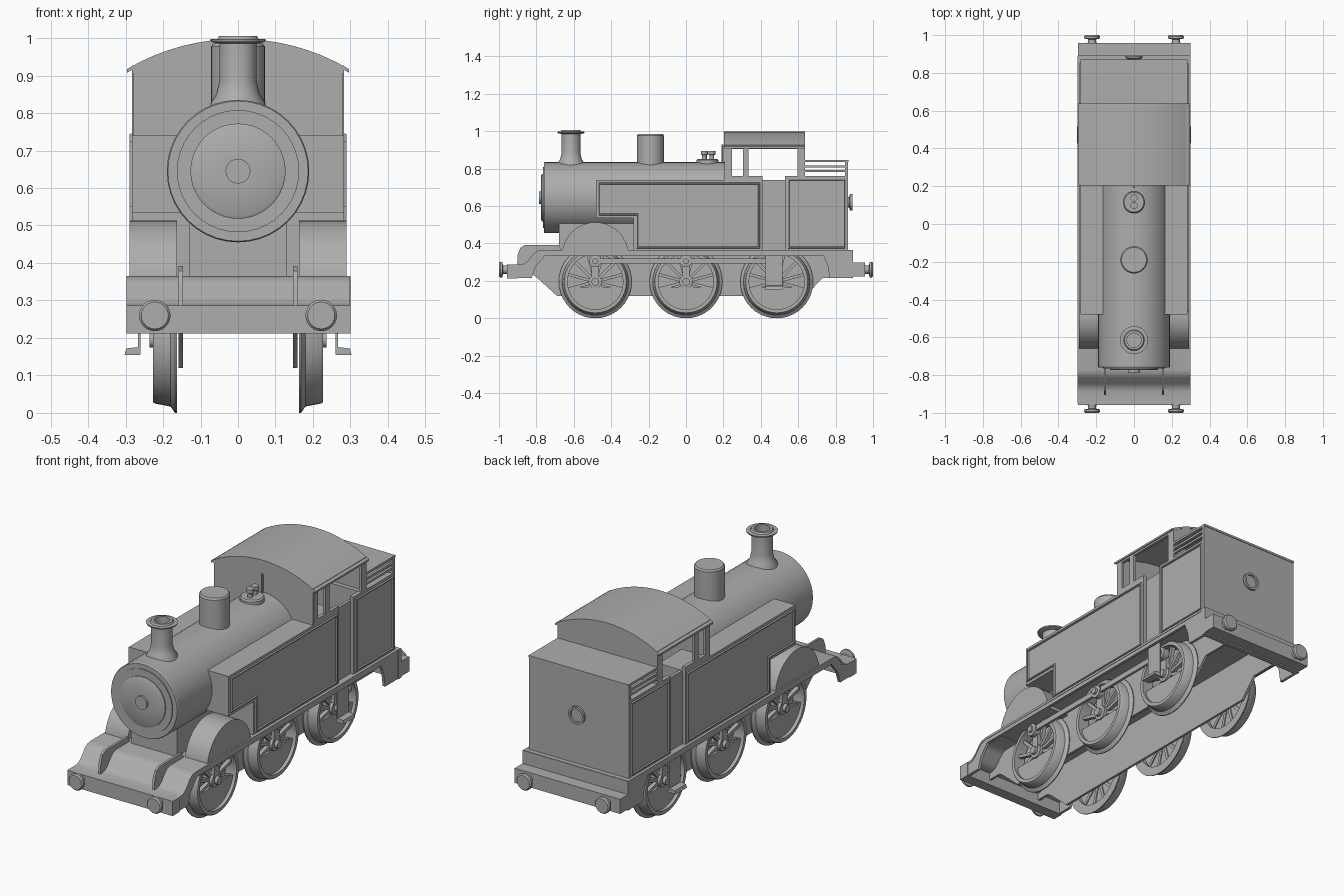
import bpy, bmesh, math
from math import sin, cos, pi
from mathutils import Vector

if "Cube" in bpy.data.objects:
    bpy.data.objects.remove(bpy.data.objects["Cube"], do_unlink=True)

grey = bpy.data.materials.new("plain grey")
grey.use_nodes = True
grey.diffuse_color = (0.42, 0.42, 0.42, 1)
grey.node_tree.nodes["Principled BSDF"].inputs["Base Color"].default_value = (0.42, 0.42, 0.42, 1)
made = []


def finish(name, bm, mirror=False):
    bmesh.ops.recalc_face_normals(bm, faces=bm.faces)
    mesh = bpy.data.meshes.new(name)
    bm.to_mesh(mesh)
    bm.free()
    mesh.materials.append(grey)
    ob = bpy.data.objects.new(name, mesh)
    bpy.context.collection.objects.link(ob)
    if mirror:
        ob.modifiers.new("Mirror", 'MIRROR')
    made.append(ob)
    return ob


def add_box(bm, x, y, z):
    vs = [bm.verts.new((a, b, c)) for a in x for b in y for c in z]
    for f in ((0, 1, 3, 2), (4, 6, 7, 5), (0, 4, 5, 1), (2, 3, 7, 6), (0, 2, 6, 4), (1, 5, 7, 3)):
        bm.faces.new([vs[i] for i in f])
    return vs


def box(name, x, y, z, mirror=False):
    bm = bmesh.new()
    add_box(bm, x, y, z)
    return finish(name, bm, mirror)


def prism(name, pts, lo, hi, axis='X', mirror=False, bead=False):
    """Extrude a (y, z) or (x, z) outline; bead adds a raised border on the outer face."""
    bm = bmesh.new()
    place = (lambda p, d: (d, p[0], p[1])) if axis == 'X' else (lambda p, d: (p[0], d, p[1]))
    a = [bm.verts.new(place(p, lo)) for p in pts]
    b = [bm.verts.new(place(p, hi)) for p in pts]
    bm.faces.new(a)
    outer = bm.faces.new(b)
    for i in range(len(pts)):
        j = (i + 1) % len(pts)
        bm.faces.new((a[i], a[j], b[j], b[i]))
    bmesh.ops.recalc_face_normals(bm, faces=bm.faces)
    if bead:
        for width, depth in ((0.02, 0), (0.003, 0.007), (0.008, 0), (0.003, -0.007)):
            bmesh.ops.inset_individual(bm, faces=[outer], thickness=width, depth=depth)
    return finish(name, bm, mirror)


def lathe(name, profile, centre, axis, n=32, ring=False, mirror=False):
    """Spin (radius, position along axis) points about an axis through centre."""
    bm = bmesh.new()
    c = Vector(centre)
    rows = []
    for r, h in profile:
        row = []
        for i in range(n):
            u, v = r * cos(2 * pi * i / n), r * sin(2 * pi * i / n)
            p = {'X': (h, u, v), 'Y': (u, h, v), 'Z': (u, v, h)}[axis]
            row.append(bm.verts.new(c + Vector(p)))
        rows.append(row)
    for k in range(len(rows) if ring else len(rows) - 1):
        a, b = rows[k], rows[(k + 1) % len(rows)]
        for i in range(n):
            j = (i + 1) % n
            bm.faces.new((a[i], a[j], b[j], b[i]))
    if not ring:
        bm.faces.new(rows[0])
        bm.faces.new(rows[-1])
    return finish(name, bm, mirror)


def arch(w, drop=0.0, n=16):
    """Roof curve from -w to w."""
    R = 0.586
    return [(x, 0.998 - drop - R + math.sqrt(R * R - x * x))
            for x in (-w + 2 * w * i / n for i in range(n + 1))]


# Boiler with stepped smokebox door
lathe("boiler", [(0.033, -0.785), (0.033, -0.774), (0.12, -0.774), (0.127, -0.77), (0.127, -0.765),
                 (0.163, -0.765), (0.163, -0.76), (0.187, -0.76), (0.19, -0.755), (0.19, 0.21)],
      (0, 0, 0.645), 'Y', 40)
box("boiler_saddle", (-0.13, 0.13), (-0.68, 0.2), (0.35, 0.56))

# Boiler fittings
lathe("chimney", [(0.076, 0.8), (0.073, 0.828), (0.058, 0.85), (0.05, 0.885), (0.05, 0.985), (0.072, 0.99),
                  (0.074, 0.997), (0.055, 0.998), (0.05, 1.006), (0.037, 1.006), (0.037, 0.93)],
      (0, -0.615, 0), 'Z')
lathe("steam_dome", [(0.072, 0.78), (0.072, 0.977), (0.066, 0.985)], (0, -0.19, 0), 'Z')
lathe("valve_base", [(0.058, 0.8), (0.058, 0.845), (0.052, 0.852)], (0, 0.115, 0), 'Z')
for i, y in enumerate((0.098, 0.138)):
    lathe(f"safety_valve_{i + 1}", [(0.013, 0.84), (0.013, 0.872), (0.019, 0.876), (0.019, 0.895)],
          (0, y, 0), 'Z', 16)
lathe("whistle", [(0.006, 0.82), (0.006, 0.93)], (0, 0.195, 0), 'Z', 8)

# Side tanks and wheel splashers
prism("side_tank", [(-0.48, 0.74), (-0.48, 0.535), (-0.28, 0.535), (-0.28, 0.36), (0.41, 0.36), (0.41, 0.74)],
      0.13, 0.283, mirror=True, bead=True)
prism("splasher", [(-0.485 - 0.178 * cos(a), 0.335 + 0.178 * sin(a)) for a in (pi * i / 20 for i in range(21))],
      0.163, 0.29, mirror=True)

# Cab
wall = [(-0.28, 0.36), *arch(0.28, 0.006), (0.28, 0.36)]
prism("cab_front_wall", wall, 0.205, 0.22, 'Y')
rear = [(-0.28, 0.76), *arch(0.28, 0.006), (0.28, 0.76)]
prism("cab_rear_wall", rear, 0.62, 0.635, 'Y')
prism("cab_roof", arch(0.296) + arch(0.296, 0.01)[::-1], 0.203, 0.637, 'Y')
box("cab_sill", (0.265, 0.283), (0.21, 0.41), (0.735, 0.76), True)
box("cab_cantrail", (0.268, 0.283), (0.205, 0.635), (0.905, 0.927), True)
for name, y in (("front", (0.21, 0.245)), ("window", (0.305, 0.335)), ("rear", (0.595, 0.635))):
    box(f"cab_{name}_pillar", (0.268, 0.283), y, (0.75, 0.915), True)
box("cab_door", (0.25, 0.266), (0.4, 0.54), (0.36, 0.738), True)

# Bunker
box("bunker_body", (-0.27, 0.27), (0.6, 0.86), (0.36, 0.758))
prism("bunker_side", [(0.53, 0.36), (0.865, 0.36), (0.865, 0.76), (0.53, 0.76)], 0.262, 0.283,
      mirror=True, bead=True)
box("bunker_back", (-0.283, 0.283), (0.85, 0.867), (0.36, 0.845))
box("bunker_top", (-0.283, 0.283), (0.63, 0.87), (0.835, 0.846))
for i, z in enumerate((0.782, 0.807)):
    box(f"bunker_rail_{i + 1}", (0.27, 0.283), (0.635, 0.86), (z, z + 0.011), True)
lathe("rear_lamp_boss", [(0.028, 0.86), (0.028, 0.872), (0.045, 0.878), (0.045, 0.89), (0.034, 0.89),
                         (0.034, 0.88)], (0, 0, 0.62), 'Y', 24)

# Running board with a curved drop to the front beam
drop = [(-0.95, 0.287), (-0.885, 0.287), (-0.865, 0.293), (-0.845, 0.308), (-0.815, 0.345), (-0.795, 0.36),
        (-0.77, 0.365), (0.89, 0.365)]
prism("running_board", drop + [(y, z - 0.012) for y, z in reversed(drop)], -0.298, 0.298)
prism("valance", [*drop, (0.89, 0.215), (0.768, 0.215), (0.758, 0.28), (0.735, 0.333), (-0.755, 0.333),
                  (-0.805, 0.275), (-0.825, 0.215), (-0.95, 0.215)], 0.282, 0.296, mirror=True)
box("front_beam", (-0.297, 0.3), (-0.957, -0.9), (0.212, 0.287))
box("rear_drag_plate", (-0.297, 0.3), (0.87, 0.893), (0.215, 0.364))
box("rear_beam", (-0.297, 0.3), (0.89, 0.957), (0.222, 0.297))

# Main frames, rising above the front deck
prism("main_frame", [(-0.905, 0.24), (-0.9, 0.34), (-0.885, 0.378), (-0.86, 0.392), (-0.68, 0.392), (-0.66, 0.355),
                     (0.88, 0.355), (0.88, 0.215), (0.73, 0.215), (0.64, 0.12), (-0.69, 0.12), (-0.8, 0.22),
                     (-0.83, 0.24)], 0.147, 0.159, mirror=True)

# Buffers
for name, s in (("front", -1), ("rear", 1)):
    lathe(f"{name}_buffer", [(0.028, 0.94 * s), (0.022, 0.965 * s), (0.022, 0.978 * s), (0.042, 0.982 * s),
                             (0.042, 0.993 * s), (0.036, s)], (0.222, 0, 0.26), 'Y', 24, mirror=True)

# Wheels: flanged rim, spokes, hub, counterweight and crank pin
for name, y in (("front", -0.485), ("middle", 0), ("rear", 0.485)):
    c = (0, y, 0.195)
    lathe(f"{name}_wheel_rim", [(0.195, 0.163), (0.195, 0.168), (0.178, 0.18), (0.17, 0.222), (0.166, 0.227),
                                (0.148, 0.227), (0.148, 0.165)], c, 'X', 40, ring=True, mirror=True)
    lathe(f"{name}_wheel_hub", [(0.036, 0.165), (0.036, 0.218), (0.02, 0.22), (0.02, 0.236)], c, 'X', 20,
          mirror=True)
    bm = bmesh.new()
    for i in range(12):
        a = 2 * pi * (i + 0.5) / 12
        for v in add_box(bm, (0.183, 0.203), (0.03, 0.152), (-0.008, 0.008)):
            u, w = v.co.y, v.co.z
            v.co.y, v.co.z = y + u * cos(a) - w * sin(a), c[2] + u * sin(a) + w * cos(a)
    finish(f"{name}_wheel_spokes", bm, True)
    arc = [pi + 0.2 + (pi - 0.4) * i / 18 for i in range(19)]
    prism(f"{name}_counterweight", [(y + 0.15 * cos(a), c[2] + 0.15 * sin(a)) for a in arc], 0.188, 0.21,
          mirror=True)
    box(f"{name}_crank_web", (0.195, 0.22), (y - 0.02, y + 0.02), (0.2, 0.305), True)
    lathe(f"{name}_crank_pin", [(0.032, 0.21), (0.032, 0.243), (0.016, 0.245), (0.016, 0.256)],
          (0, y, 0.305), 'X', 20, mirror=True)
box("coupling_rod", (0.226, 0.239), (-0.485, 0.485), (0.292, 0.32), True)

# Cab steps
box("step_hanger", (0.26, 0.267), (0.425, 0.515), (0.156, 0.355), True)
prism("step_tread", [(0.262, 0.155), (0.303, 0.155), (0.298, 0.172), (0.262, 0.176)], 0.425, 0.515, 'Y',
      mirror=True)

# Smooth the round parts, keep the edges sharp
bpy.ops.object.select_all(action='DESELECT')
for ob in made:
    ob.select_set(True)
bpy.context.view_layer.objects.active = made[0]
bpy.ops.object.shade_smooth_by_angle(angle=math.radians(30))
